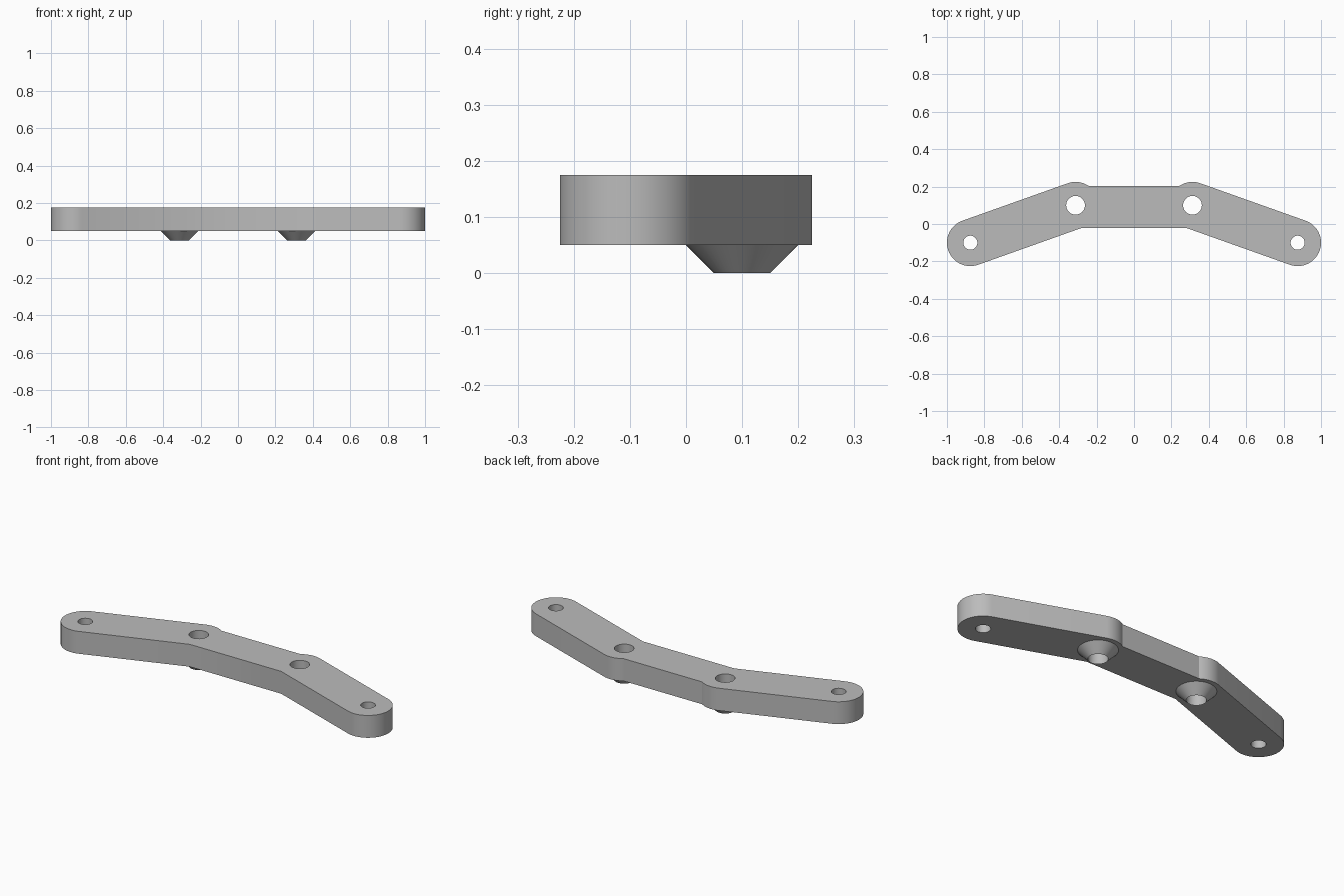
import bpy
import bmesh
from math import atan2, asin, pi, cos, sin, radians

cube = bpy.data.objects.get("Cube")
if cube:
    bpy.data.objects.remove(cube, do_unlink=True)

# Main dimensions
BOTTOM, TOP = 0.05, 0.175
R = 0.125                                  # rounded end and shoulder radius
END, SHOULDER = (0.875, -0.1), (0.3125, 0.1)
BAR_FRONT, BAR_BACK = -0.022, 0.204        # straight middle bar
END_HOLE, SHOULDER_HOLE, BOSS = 0.0375, 0.05, 0.1
SIDES = 48


def arc(centre, radius, start, end, steps):
    """Points along an arc, both ends included."""
    return [(centre[0] + radius * cos(start + (end - start) * i / steps),
             centre[1] + radius * sin(start + (end - start) * i / steps))
            for i in range(steps + 1)]


def circle(centre, radius):
    return arc(centre, radius, 0, 2 * pi, SIDES)[:-1]


def plate_outline():
    """Tangent-sided arm with round ends, mirrored across x."""
    slope = atan2(END[1] - SHOULDER[1], END[0] - SHOULDER[0])
    normal = slope + pi / 2
    tangent_x = SHOULDER[0] - R * cos(normal)
    tangent_y = SHOULDER[1] - R * sin(normal)
    corner_x = tangent_x + (BAR_FRONT - tangent_y) * cos(slope) / sin(slope)
    notch = pi - asin((BAR_BACK - SHOULDER[1]) / R)
    half = [(corner_x, BAR_FRONT)]
    half += arc(END, R, normal - pi, normal, 32)
    half += arc(SHOULDER, R, normal, notch, 12)
    return half + [(-x, y) for x, y in reversed(half)]


bm = bmesh.new()


def ring(points, z):
    verts = [bm.verts.new((x, y, z)) for x, y in points]
    for a, b in zip(verts, verts[1:] + verts[:1]):
        bm.edges.new((a, b))
    return verts


def wall(low, high):
    count = len(low)
    for i in range(count):
        j = (i + 1) % count
        bm.faces.new((low[i], low[j], high[j], high[i]))


def cap(rings):
    edges = [bm.edges.get((a, b)) for r in rings for a, b in zip(r, r[1:] + r[:1])]
    bmesh.ops.triangle_fill(bm, edges=edges, use_beauty=True)


# Plate sides
outline = plate_outline()
low_rings, high_rings = [ring(outline, BOTTOM)], [ring(outline, TOP)]

# Bolt holes at the ends, tapered bosses with through holes at the shoulders
for side in (-1, 1):
    end = (side * END[0], END[1])
    shoulder = (side * SHOULDER[0], SHOULDER[1])
    low_rings += [ring(circle(end, END_HOLE), BOTTOM), ring(circle(shoulder, BOSS), BOTTOM)]
    high_rings += [ring(circle(end, END_HOLE), TOP), ring(circle(shoulder, SHOULDER_HOLE), TOP)]

# Top and bottom faces
cap(low_rings)
cap(high_rings)

# Vertical walls, and boss cones that meet their holes in a sharp rim
wall(low_rings[0], high_rings[0])
for k in (1, 3):
    wall(low_rings[k], high_rings[k])
    side = -1 if k == 1 else 1
    rim = ring(circle((side * SHOULDER[0], SHOULDER[1]), SHOULDER_HOLE), 0)
    wall(rim, low_rings[k + 1])
    wall(rim, high_rings[k + 1])

bmesh.ops.recalc_face_normals(bm, faces=bm.faces)
mesh = bpy.data.meshes.new("bracket_plate")
bm.to_mesh(mesh)
bm.free()

bracket = bpy.data.objects.new("bracket_plate", mesh)
bpy.context.collection.objects.link(bracket)

# Single grey finish
grey = bpy.data.materials.new("plain grey")
grey.use_nodes = True
colour = (0.5, 0.5, 0.5, 1)
grey.diffuse_color = colour
grey.node_tree.nodes["Principled BSDF"].inputs["Base Color"].default_value = colour
mesh.materials.append(grey)

bpy.ops.object.select_all(action='DESELECT')
bracket.select_set(True)
bpy.context.view_layer.objects.active = bracket
bpy.ops.object.shade_smooth_by_angle(angle=radians(30))
